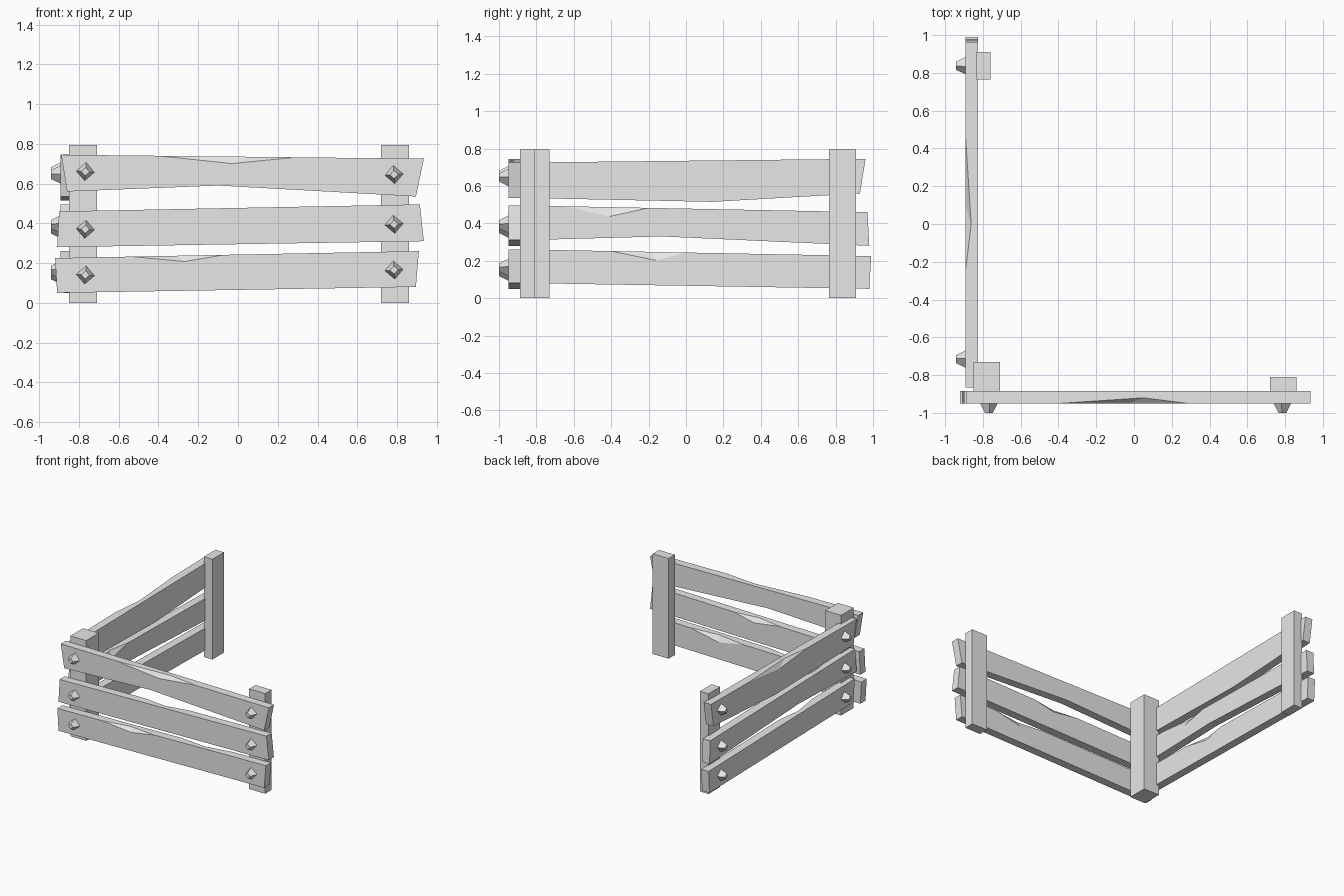
import bpy, bmesh, math
from mathutils import Matrix, Vector

cube = bpy.data.objects.get("Cube")
if cube:
    bpy.data.objects.remove(cube, do_unlink=True)

grey = bpy.data.materials.new("weathered_grey")
grey.use_nodes = True
grey.diffuse_color = (0.8, 0.8, 0.8, 1)
grey.node_tree.nodes["Principled BSDF"].inputs["Base Color"].default_value = (0.8, 0.8, 0.8, 1)

THICK = 0.065
FRONT = Matrix.Translation((0, -0.95, 0))
# Quarter turn that sends the outer face of the front wing towards -x
SIDE = Matrix.Translation((-0.892, 0.07, 0)) @ Matrix.Rotation(-math.pi / 2, 4, 'Z')


def finish(name, bm, matrix=Matrix()):
    bm.transform(matrix)
    bmesh.ops.recalc_face_normals(bm, faces=bm.faces[:])
    mesh = bpy.data.meshes.new(name)
    bm.to_mesh(mesh)
    bm.free()
    mesh.materials.append(grey)
    obj = bpy.data.objects.new(name, mesh)
    bpy.context.collection.objects.link(obj)


def plank(name, matrix, left, right, kink=None, outer=None, inner=None):
    """left/right: (x top, z top, x bottom, z bottom); kink: (x, z) on the lower edge;
    outer/inner chip: (x start, x end, x of lowest point, drop, x of deepest point)."""
    bm = bmesh.new()
    tops, bottoms, rims = [], [], []
    slope = (right[1] - left[1]) / (right[0] - left[0])

    def edge_z(x):
        return left[1] + slope * (x - left[0])

    for depth, inward, chip in ((0, 1, outer), (THICK, -1, inner)):
        def vert(x, z, d=depth):
            return bm.verts.new((x, d, z))
        low = [vert(left[2], left[3])]
        if kink:
            low.append(vert(*kink))
        low.append(vert(right[2], right[3]))
        tl, tr = vert(*left[:2]), vert(*right[:2])
        face_edge, top_edge = [tl, tr], [tl, tr]
        if chip:
            a, b, xf, drop, xt = chip
            start, end = vert(a, edge_z(a)), vert(b, edge_z(b))
            notch = vert(xf, edge_z(xf) - drop)
            deep = vert(xt, edge_z(xt), depth + inward * 0.03)
            face_edge = [tl, start, notch, end, tr]
            top_edge = [tl, start, deep, end, tr]
            bm.faces.new((start, deep, notch))
            bm.faces.new((notch, deep, end))
        bm.faces.new(low + face_edge[::-1])
        tops.append(top_edge)
        bottoms.append(low)
        rims.append((low[0], tl, low[-1], tr))
    bm.faces.new(tops[0] + tops[1][::-1])
    for i in range(len(bottoms[0]) - 1):
        bm.faces.new((bottoms[0][i], bottoms[0][i + 1], bottoms[1][i + 1], bottoms[1][i]))
    f, b = rims
    bm.faces.new((f[0], f[1], b[1], b[0]))
    bm.faces.new((f[2], f[3], b[3], b[2]))
    finish(name, bm, matrix)


def bolt(name, matrix, x, z, turn):
    bm = bmesh.new()
    bmesh.ops.create_cone(bm, cap_ends=True, segments=4, radius1=0.046, radius2=0.021, depth=0.05)
    bm.transform(Matrix.Translation((x, -0.025, z)) @ Matrix.Rotation(turn, 4, 'Y')
                 @ Matrix.Rotation(math.pi / 2, 4, 'X'))
    finish(name, bm, matrix)


def post(name, x0, x1, y0, y1):
    bm = bmesh.new()
    bmesh.ops.create_cube(bm, size=1)
    height = 0.795
    size = Vector((x1 - x0, y1 - y0, height))
    centre = Vector(((x0 + x1) / 2, (y0 + y1) / 2, height / 2))
    bm.transform(Matrix.Translation(centre) @ Matrix.Diagonal(size).to_4x4())
    finish(name, bm)


# Posts
post("corner_post", -0.85, -0.71, -0.888, -0.73)
post("front_end_post", 0.72, 0.86, -0.888, -0.81)
post("side_end_post", -0.835, -0.76, 0.765, 0.91)

# Planks: shared end shapes, different chips and kinks on each wing
top = ((-0.89, 0.745, -0.86, 0.56), (0.935, 0.725, 0.895, 0.535))
middle = ((-0.9, 0.46, -0.91, 0.28), (0.915, 0.495, 0.935, 0.31))
bottom = ((-0.92, 0.225, -0.91, 0.05), (0.91, 0.26, 0.895, 0.08))
plank("front_top_plank", FRONT, *top, kink=(-0.1, 0.59), outer=(-0.4, 0.29, -0.03, 0.035, 0.05))
plank("front_middle_plank", FRONT, *middle, inner=(-0.2, 0.2, 0.02, 0.035, 0))
plank("front_bottom_plank", FRONT, *bottom, outer=(-0.53, -0.07, -0.27, 0.03, -0.3),
      inner=(0.12, 0.58, 0.33, 0.045, 0.35))
plank("side_top_plank", SIDE, *top, kink=(-0.07, 0.515), outer=(-0.4, 0.32, -0.03, 0.035, 0.07))
plank("side_middle_plank", SIDE, *middle, kink=(0.2, 0.33), inner=(0.27, 0.72, 0.48, 0.05, 0.45))
plank("side_bottom_plank", SIDE, *bottom, inner=(0.07, 0.47, 0.23, 0.045, 0.25))

# Faceted bolts, two per plank
rows = (("top", 0.66, 0.645), ("middle", 0.37, 0.395), ("bottom", 0.14, 0.165))
for wing, matrix in (("front", FRONT), ("side", SIDE)):
    for row, z_left, z_right in rows:
        bolt(f"{wing}_{row}_left_bolt", matrix, -0.768, z_left, 0.08)
        bolt(f"{wing}_{row}_right_bolt", matrix, 0.785, z_right, -0.08)
